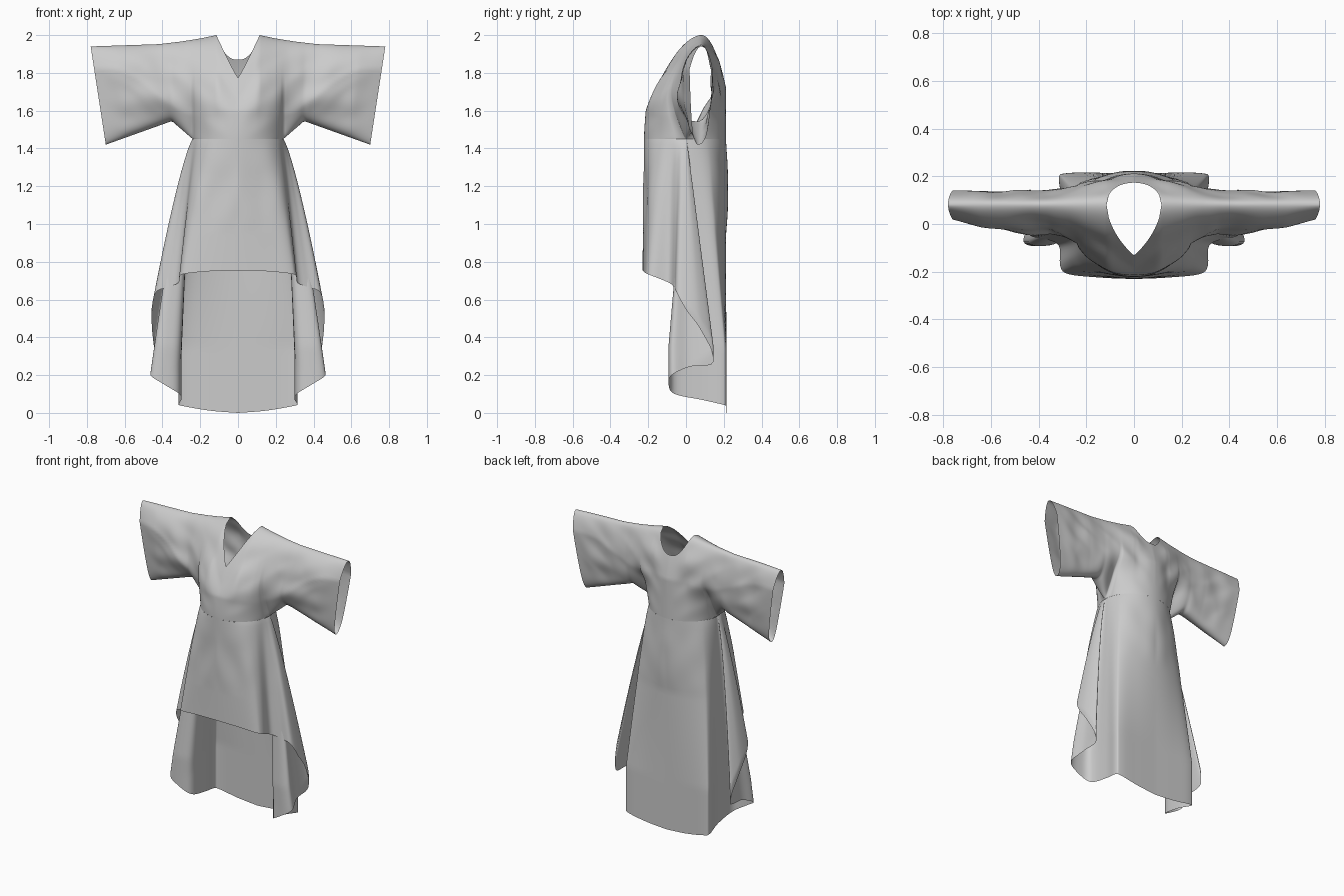
import bpy, bmesh, math
from mathutils import Vector, noise

if "Cube" in bpy.data.objects:
    bpy.data.objects.remove(bpy.data.objects["Cube"])

WAIST = 1.45
WAIST_FRONT, WAIST_BACK = -.222, .212


def interp(table, x):
    # piecewise linear lookup
    for (x0, y0), (x1, y1) in zip(table, table[1:]):
        if x <= x1:
            return y0 + (y1 - y0) * max(0, (x - x0) / (x1 - x0))
    return table[-1][1]


def smooth(a, b, x):
    t = min(1, max(0, (x - a) / (b - a)))
    return t * t * (3 - 2 * t)


def spline(pts, steps):
    # Catmull-Rom through tuples of any length
    out = []
    for i in range(len(pts) - 1):
        p = [pts[max(0, min(len(pts) - 1, i + k))] for k in (-1, 0, 1, 2)]
        for s in range(steps):
            t = s / steps
            out.append([0.5 * (2 * b + (c - a) * t + (2 * a - 5 * b + 4 * c - d) * t * t
                               + (3 * b - a - 3 * c + d) * t ** 3) for a, b, c, d in zip(*p)])
    return out + [list(pts[-1])]


def sheet(bm, columns, flip=False):
    grid = [[bm.verts.new(p) for p in col] for col in columns]
    for a, b in zip(grid, grid[1:]):
        for j in range(len(a) - 1):
            q = (a[j], a[j + 1], b[j + 1], b[j])
            bm.faces.new(q[::-1] if flip else q)


def finish(name, bm):
    # weld the half, mirror it across x, shade smooth
    bmesh.ops.remove_doubles(bm, verts=bm.verts, dist=0.0008)
    me = bpy.data.meshes.new(name)
    bm.to_mesh(me)
    bm.free()
    me.polygons.foreach_set("use_smooth", [True] * len(me.polygons))
    ob = bpy.data.objects.new(name, me)
    bpy.context.collection.objects.link(ob)
    mod = ob.modifiers.new("mirror", "MIRROR")
    mod.merge_threshold = 0.001
    return ob


# Bodice with kimono sleeves: front and back sheets welded at shoulder and underarm
SHOULDER = [(0, 2.0), (.115, 2.0), (.2, 1.982), (.3, 1.966), (.42, 1.952), (.78, 1.94)]
UNDERARM = [(0, WAIST), (.24, WAIST), (.35, 1.545), (.70, 1.42)]
FRONT = [(0, -.21), (.1, -.205), (.2, -.165), (.27, -.12), (.36, -.075), (.5, -.048), (.65, -.02), (.78, .018)]
BACK = [(0, .212), (.15, .2), (.25, .18), (.36, .16), (.5, .145), (.78, .142)]
RIDGE = .08
NECK = .115


def bodice_column(u, front, rows=44):
    zs = interp(SHOULDER, u)
    zt = zs
    if u < NECK:
        r = u / NECK
        zt = 1.775 + .225 * r ** 1.1 if front else 1.87 + .13 * r ** 2.5
    xb = u if u <= .24 else .24 + (u - .24) * .46 / .54
    zb = interp(UNDERARM, xb)
    bulge = interp(FRONT if front else BACK, u)
    if u < .24:
        yb = (WAIST_FRONT if front else WAIST_BACK) * math.sqrt(1 - (u / .24) ** 2)
    else:
        yb = .065 * smooth(.24, .42, u)
    k = smooth(.2, .7, u)
    reach = (.4 if front else .28) * (1 - k) + .12 * k
    power = .55 if front else .45
    sleeve = smooth(.16, .4, u)
    col = []
    for j in range(rows + 1):
        w = (1 - math.cos(math.pi * j / rows)) / 2
        z = zt + (zb - zt) * w
        x = u + (xb - u) * w
        y = RIDGE + (bulge - RIDGE) * min(1, max(0, zs - z) / reach) ** power
        # body eases into the waist, sleeve tapers and closes round underneath
        ease = smooth(.3, 1.0, w)
        close = 1 - (1 - .45 * w * w) * math.sqrt(max(0, 1 - w ** 14))
        h = ease + (close - ease) * sleeve
        y += (yb - y) * h
        # soft diagonal creases fanning from the armhole
        fade = 4 * w * (1 - w) * smooth(.02, .15, u) * (1 - smooth(.6, .78, u))
        y += .022 * fade * noise.noise(Vector((u * 5 + z * 3, z * 7 - u * 5, 3 if front else 9)))
        col.append((x, y, z))
    return col


knots = [(0, NECK, 12), (NECK, .24, 18), (.24, .78, 44)]
us = [a + (b - a) * i / n for a, b, n in knots for i in range(n)] + [.78]
bm = bmesh.new()
sheet(bm, [bodice_column(u, True) for u in us])
sheet(bm, [bodice_column(u, False) for u in us], flip=True)
finish("bodice_and_sleeves", bm)

# High-low skirt: waist angle, x and y when fully flared, hem height, flare length
SKIRT = [
    (0, 0, -.235, .755, .85), (20, .16, -.233, .75, .85), (38, .285, -.23, .738, .8),
    (56, .318, -.205, .725, .8), (70, .318, -.10, .69, .8),               # front corner
    (78, .38, -.07, .665, .85), (84, .44, -.06, .64, .85), (88, .455, 0, .55, .88),
    (90, .455, .085, .44, .95), (91, .435, .145, .27, 1.1),               # back pleat
    (90.5, .44, .02, .245, 1.22), (90, .463, -.075, .20, 1.25),           # front pleat
    (91, .39, -.092, .15, 1.25), (93, .31, -.06, .10, 1.2), (100, .30, .08, .07, 1.1),
    (116, .315, .19, .045, 1.1), (128, .285, .213, .035, 1.1),            # back corner
    (152, .15, .215, .012, 1.1), (180, 0, .213, 0, 1.1)]


def skirt_column(c, rows=52):
    ang, xe, ye, hem, flare = c
    a = math.radians(ang)
    x0 = .24 * math.sin(a)
    y0 = (WAIST_FRONT if ang < 90 else -WAIST_BACK) * math.cos(a)
    col = []
    for j in range(rows + 1):
        z = WAIST + (hem - WAIST) * j / rows
        tx = min(1, ((WAIST - z) / flare) ** .78)
        ty = min(1, (WAIST - z) / 1.1)
        x = x0 + (xe - x0) * tx
        y = y0 + (ye - y0) * ty
        # fuller seat and gentle gathers under the waist
        bump = math.sin(math.pi * min(1, (WAIST - z) / .5))
        if ang > 90:
            y -= .01 * bump * math.cos(a)
        y += .012 * bump * abs(math.cos(a)) * noise.noise(Vector((x * 9, y * 3, z * 4)))
        col.append((x, y, z))
    return col


bm = bmesh.new()
sheet(bm, [skirt_column(c) for c in spline(SKIRT, 6)])
finish("high_low_skirt", bm)
